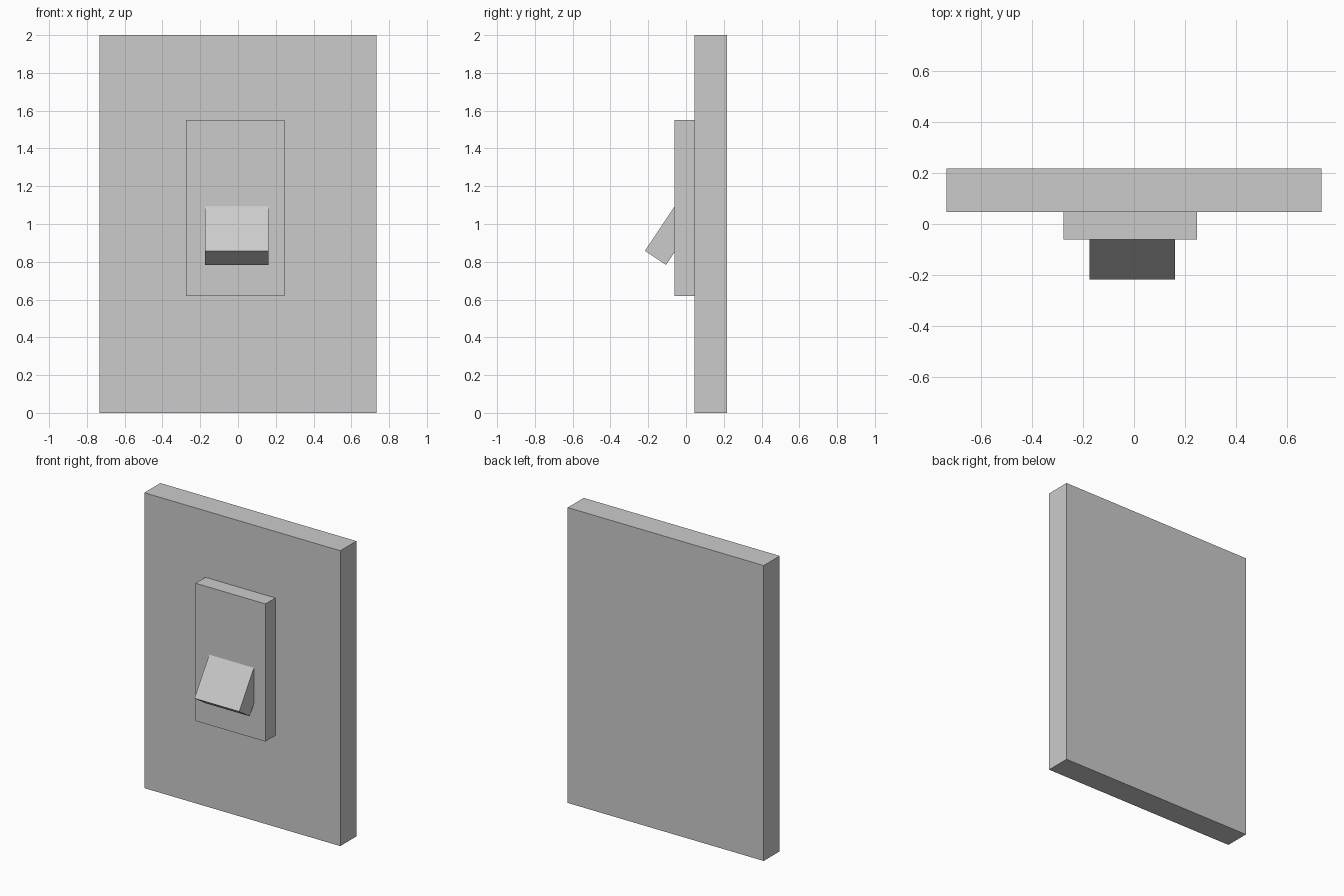
import bpy
from mathutils import Vector, Matrix

if "Cube" in bpy.data.objects:
    bpy.data.objects.remove(bpy.data.objects["Cube"], do_unlink=True)

# One plain grey for every part
GREY = (0.6, 0.6, 0.6, 1)
grey = bpy.data.materials.new("plain_grey")
grey.diffuse_color = GREY
grey.use_nodes = True
grey.node_tree.nodes["Principled BSDF"].inputs["Base Color"].default_value = GREY


def box(name, low, high):
    """Box spanning two opposite corners."""
    low, high = Vector(low), Vector(high)
    bpy.ops.mesh.primitive_cube_add(size=1)
    ob = bpy.context.object
    ob.name = name
    ob.data.transform(Matrix.Translation((low + high) / 2) @ Matrix.Diagonal((*(high - low), 1)))
    ob.data.materials.append(grey)
    return ob


# Wall plate and the raised housing on its front
box("wall_plate", (-0.734, 0.046, 0), (0.734, 0.217, 2))
box("switch_housing", (-0.276, -0.06, 0.618), (0.247, 0.046, 1.55))

# Toggle: a block hinged at its upper front edge and tilted out and down
hinge = Vector((0, -0.06, 1.094))
tip = Vector((0, -0.217, 0.858))
drop = tip - hinge
toggle = box("toggle", (-0.174, 0, -drop.length), (0.161, 0.134, 0))
tilt = Vector((0, 0, -1)).rotation_difference(drop)
toggle.data.transform(Matrix.Translation(hinge) @ tilt.to_matrix().to_4x4())
